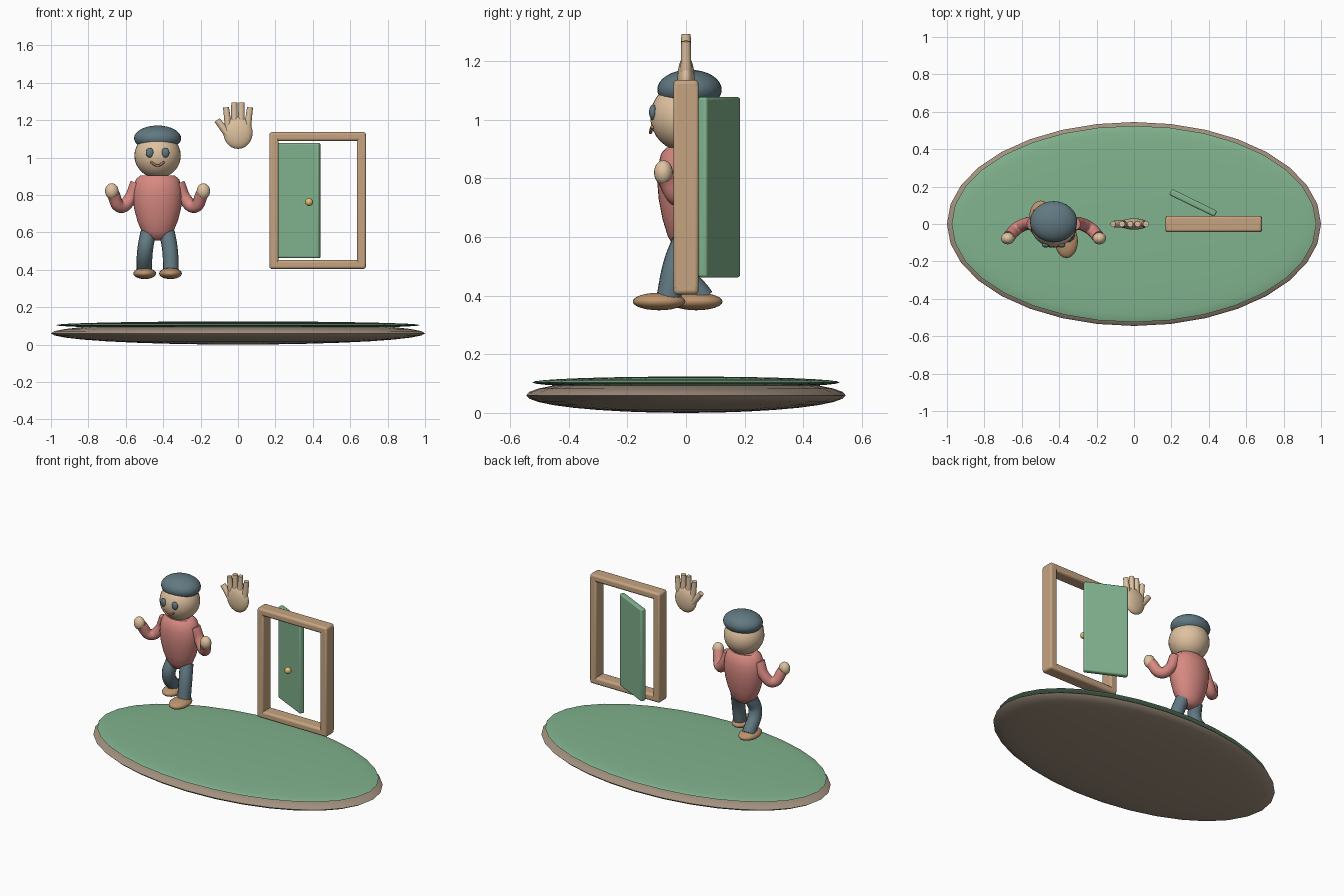
import bpy, math
from mathutils import Vector

if "Cube" in bpy.data.objects:
    bpy.data.objects.remove(bpy.data.objects["Cube"])


def material(name, rgb):
    m = bpy.data.materials.new(name)
    m.diffuse_color = (*rgb, 1)
    m.use_nodes = True
    m.node_tree.nodes["Principled BSDF"].inputs["Base Color"].default_value = m.diffuse_color
    return m


SKIN = material("skin", (0.74, 0.54, 0.35))
DARK = material("dark_cloth", (0.12, 0.19, 0.22))
RED = material("red_cloth", (0.68, 0.25, 0.22))
GREEN = material("green", (0.22, 0.45, 0.27))
WOOD = material("wood", (0.56, 0.37, 0.22))
SHOE = material("shoe", (0.50, 0.29, 0.15))
EARTH = material("earth", (0.36, 0.28, 0.21))
BRASS = material("brass", (0.80, 0.52, 0.18))
MOUTH = material("mouth", (0.40, 0.18, 0.10))


def finish(name, mat, angle=40):
    o = bpy.context.object
    o.name = name
    o.data.materials.clear()
    o.data.materials.append(mat)
    bpy.ops.object.shade_smooth_by_angle(angle=math.radians(angle))
    return o


def ball(name, loc, radii, mat, seg=32, rings=16):
    bpy.ops.mesh.primitive_uv_sphere_add(segments=seg, ring_count=rings, radius=1, location=loc)
    bpy.context.object.scale = radii
    bpy.ops.object.transform_apply(location=False, rotation=False)
    return finish(name, mat, 60)


def block(name, loc, size, mat, bevel, turn=0):
    bpy.ops.mesh.primitive_cube_add(size=1, location=loc, rotation=(0, 0, turn))
    o = bpy.context.object
    o.scale = size
    bpy.ops.object.transform_apply(location=False, rotation=False)
    b = o.modifiers.new("soft_edges", "BEVEL")
    b.width, b.segments = bevel, 3
    return finish(name, mat)


def rod(name, a, b, r1, r2, mat):
    a, b = Vector(a), Vector(b)
    d = b - a
    bpy.ops.mesh.primitive_cone_add(vertices=16, radius1=r1, radius2=r2, depth=d.length,
                                    location=(a + b) / 2,
                                    rotation=d.to_track_quat("Z", "Y").to_euler())
    return finish(name, mat)


def tube(name, pts, r, mat):
    c = bpy.data.curves.new(name, "CURVE")
    c.dimensions = "3D"
    c.bevel_depth, c.bevel_resolution, c.resolution_u = r, 4, 8
    c.use_fill_caps = True
    s = c.splines.new("BEZIER")
    s.bezier_points.add(len(pts) - 1)
    for p, co in zip(s.bezier_points, pts):
        p.co = co
        p.handle_left_type = p.handle_right_type = "AUTO"
    o = bpy.data.objects.new(name, c)
    bpy.context.collection.objects.link(o)
    bpy.ops.object.select_all(action="DESELECT")
    o.select_set(True)
    bpy.context.view_layer.objects.active = o
    bpy.ops.object.convert(target="MESH")
    return finish(name, mat)


def lathe(name, loc, profile, depth, mat, n=32):
    verts = [(r * math.cos(2 * math.pi * i / n), r * depth * math.sin(2 * math.pi * i / n), z)
             for r, z in profile for i in range(n)]
    faces = [(k * n + i, k * n + (i + 1) % n, (k + 1) * n + (i + 1) % n, (k + 1) * n + i)
             for k in range(len(profile) - 1) for i in range(n)]
    faces += [tuple(reversed(range(n))), tuple(range(len(verts) - n, len(verts)))]
    me = bpy.data.meshes.new(name)
    me.from_pydata(verts, [], faces)
    o = bpy.data.objects.new(name, me)
    o.location = loc
    bpy.context.collection.objects.link(o)
    bpy.ops.object.select_all(action="DESELECT")
    o.select_set(True)
    bpy.context.view_layer.objects.active = o
    return finish(name, mat)


# ground island
ball("earth_base", (0, 0, 0.06), (1, 0.545, 0.06), EARTH)
ball("grass_top", (0, 0, 0.104), (0.975, 0.525, 0.02), GREEN)

# figure: head and torso
CX = -0.43
ball("head", (CX, 0, 1.01), (0.124, 0.122, 0.12), SKIN)
ball("hair", (CX, 0.012, 1.103), (0.126, 0.11, 0.068), DARK)
lathe("torso", (CX, 0, 0),
      [(0.025, 0.557), (0.06, 0.57), (0.085, 0.605), (0.108, 0.66), (0.126, 0.73),
       (0.133, 0.79), (0.129, 0.84), (0.115, 0.885), (0.09, 0.905)], 0.74, RED)
tube("mouth", [(CX - 0.037, -0.116, 0.976), (CX, -0.121, 0.957), (CX + 0.037, -0.116, 0.976)],
     0.006, MOUTH)

# figure: mirrored eyes, arms and hands
for side, s in (("left", -1), ("right", 1)):
    ball(side + "_eye", (CX + s * 0.042, -0.113, 1.026), (0.021, 0.013, 0.026), DARK, 16, 10)
    tube(side + "_arm", [(CX + s * 0.112, 0, 0.862), (CX + s * 0.15, 0, 0.775),
                         (CX + s * 0.197, -0.025, 0.737), (CX + s * 0.238, -0.068, 0.805)],
         0.034, RED)
    ball(side + "_hand", (CX + s * 0.245, -0.077, 0.82), (0.036, 0.032, 0.042), SKIN, 20, 12)

# figure: walking legs and shoes
for side, s, knee, ankle, foot in (("left", -1, -0.025, 0.055, 0.035),
                                   ("right", 1, -0.035, -0.06, -0.092)):
    tube(side + "_leg", [(CX + s * 0.05, 0, 0.6), (CX + s * 0.066, knee, 0.51),
                         (CX + s * 0.072, ankle, 0.39)], 0.042, DARK)
    ball(side + "_shoe", (CX + s * 0.069, foot, 0.38), (0.061, 0.09, 0.03), SHOE, 24, 12)

# floating open hand
ball("palm", (0, 0, 1.133), (0.078, 0.03, 0.087), SKIN, 24, 14)
for i, (x0, x1, top) in enumerate(((-0.05, -0.064, 1.268), (-0.018, -0.02, 1.293),
                                   (0.017, 0.019, 1.293), (0.05, 0.064, 1.268))):
    rod(f"finger_{i + 1}", (x0, 0, 1.15), (x1, 0, top), 0.019, 0.016, SKIN)
rod("thumb", (-0.05, 0, 1.12), (-0.112, 0, 1.2), 0.021, 0.017, SKIN)

# door frame
for side, x in (("left", 0.192), ("right", 0.66)):
    block(side + "_post", (x, 0, 0.77), (0.048, 0.086, 0.70), WOOD, 0.01)
for name, z in (("lintel", 1.112), ("sill", 0.428)):
    block(name, (0.426, 0, z), (0.516, 0.086, 0.048), WOOD, 0.014)

# open door and knob
block("door", (0.316, 0.113, 0.77), (0.27, 0.035, 0.616), GREEN, 0.01, math.radians(-26))
ball("knob", (0.38, -0.015, 0.762), (0.021, 0.021, 0.021), BRASS, 20, 12)
